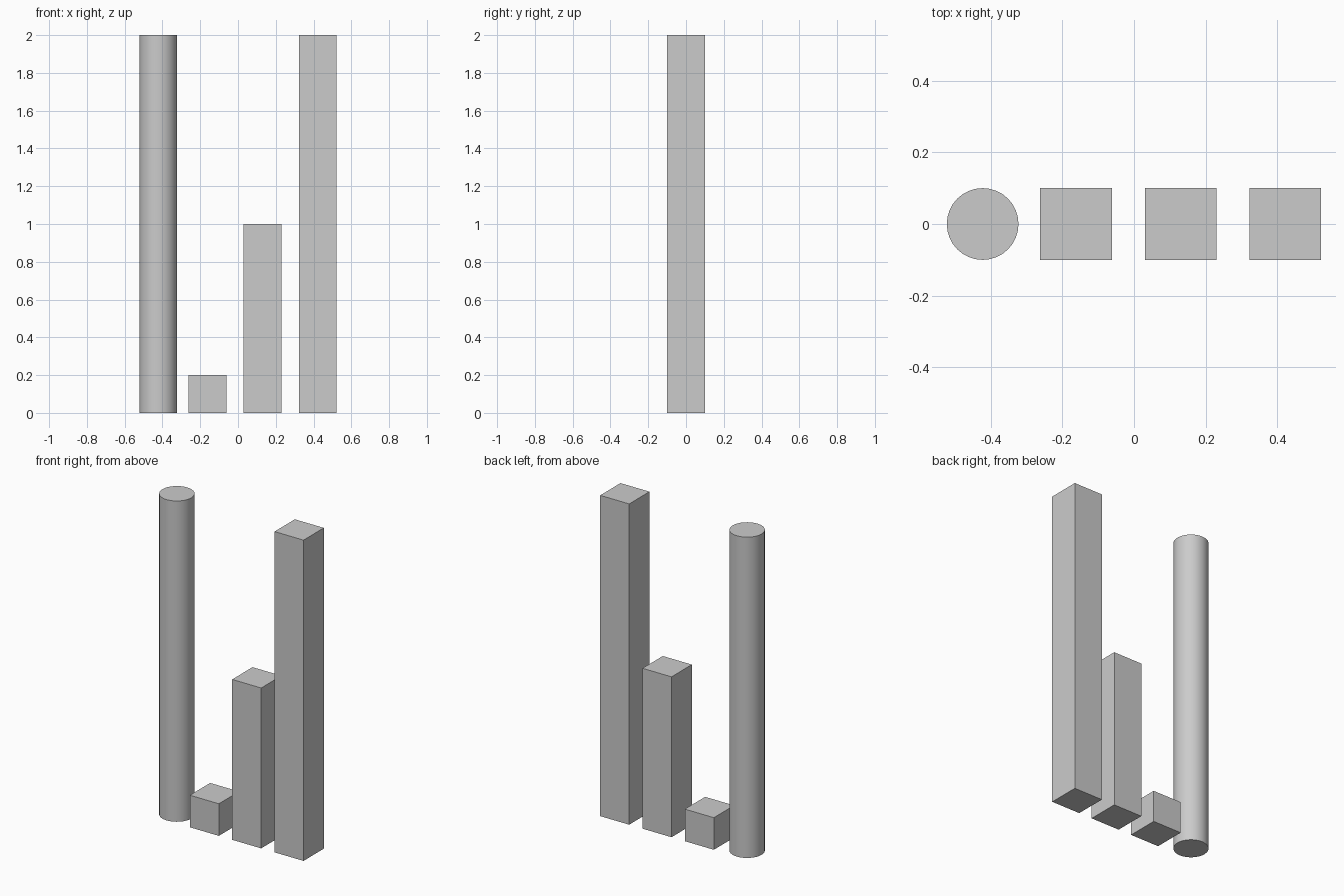
import bpy
import math

if "Cube" in bpy.data.objects:
    bpy.data.objects.remove(bpy.data.objects["Cube"])

WIDTH = 0.2

# Round column
bpy.ops.mesh.primitive_cylinder_add(vertices=32, radius=WIDTH / 2, depth=2,
                                    location=(-0.422, 0, 1))
bpy.context.object.name = "round_column"
bpy.ops.object.shade_smooth_by_angle(angle=math.radians(30))


def square_post(name, x, height):
    bpy.ops.mesh.primitive_cube_add(size=1, location=(x, 0, height / 2))
    post = bpy.context.object
    post.name = name
    post.scale = (WIDTH, WIDTH, height)
    bpy.ops.object.transform_apply(location=False, rotation=False, scale=True)


# Square posts, rising from left to right
square_post("short_block", -0.162, 0.2)
square_post("medium_post", 0.13, 1.0)
square_post("tall_post", 0.422, 2.0)
